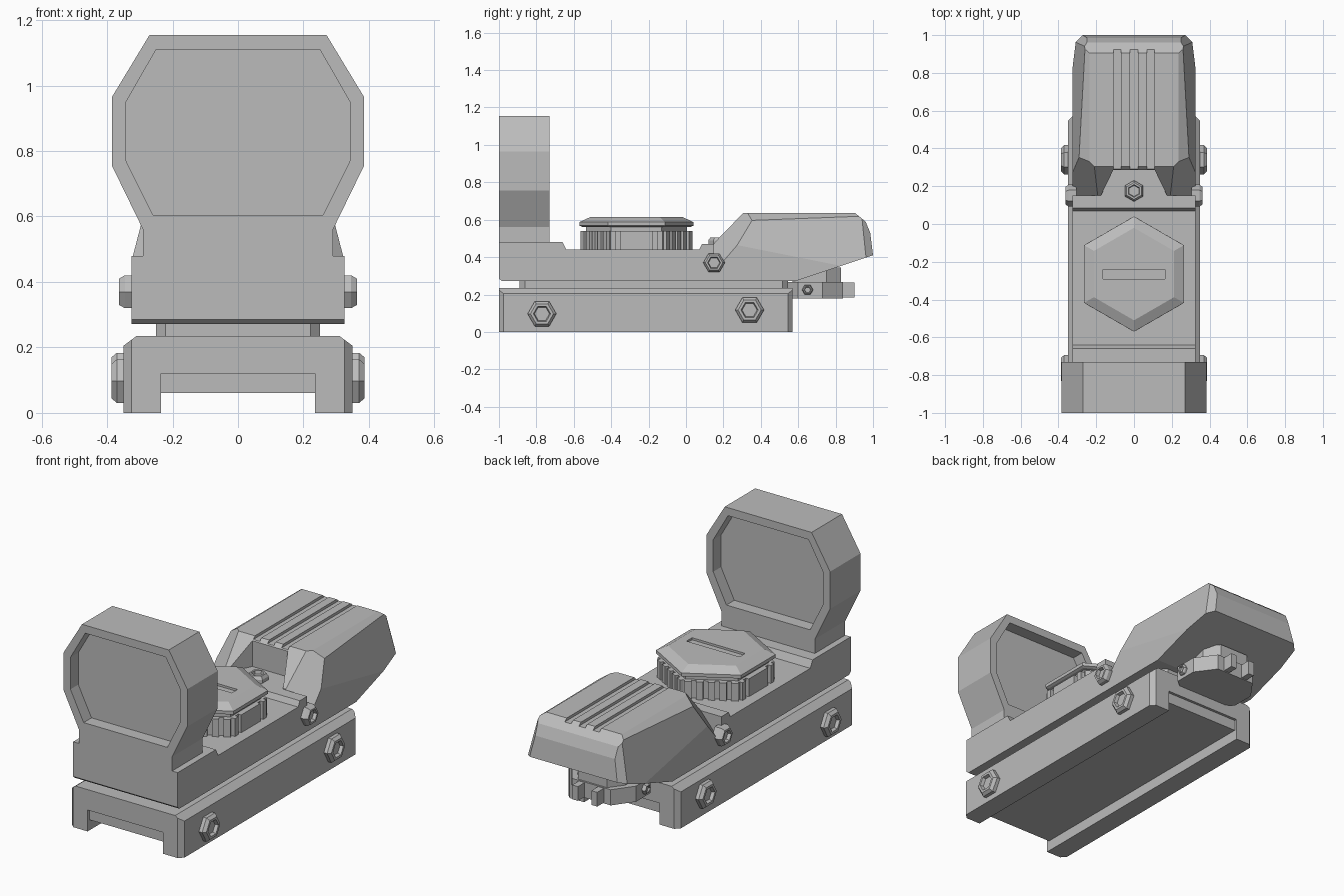
import bpy
import bmesh
from math import sin, cos, pi, radians
from mathutils import Matrix, Vector

if "Cube" in bpy.data.objects:
    bpy.data.objects.remove(bpy.data.objects["Cube"], do_unlink=True)

grey = bpy.data.materials.new("matte_grey")
grey.use_nodes = True
grey.diffuse_color = (0.5, 0.5, 0.5, 1)
grey.node_tree.nodes["Principled BSDF"].inputs["Base Color"].default_value = (0.5, 0.5, 0.5, 1)


def finish(name, bm):
    bmesh.ops.recalc_face_normals(bm, faces=bm.faces[:])
    mesh = bpy.data.meshes.new(name)
    bm.to_mesh(mesh)
    bm.free()
    mesh.materials.append(grey)
    obj = bpy.data.objects.new(name, mesh)
    bpy.context.collection.objects.link(obj)
    return obj


def prism(points, lo, hi, axis):
    """Extrude a closed outline between lo and hi along an axis."""
    place = {"x": lambda p, d: (d, p[0], p[1]),
             "y": lambda p, d: (p[0], d, p[1]),
             "z": lambda p, d: (p[0], p[1], d)}[axis]
    bm = bmesh.new()
    face = bm.faces.new([bm.verts.new(place(p, lo)) for p in points])
    ext = bmesh.ops.extrude_face_region(bm, geom=[face])
    shift = Vector(place((0, 0), hi - lo))
    bmesh.ops.translate(bm, vec=shift,
                        verts=[g for g in ext["geom"] if isinstance(g, bmesh.types.BMVert)])
    return bm


def box(x0, x1, y0, y1, z0, z1):
    return prism([(x0, y0), (x1, y0), (x1, y1), (x0, y1)], z0, z1, "z")


def mirrored(half):
    return half + [(-x, z) for x, z in reversed(half)]


def slice_off(bm, point, normal):
    """Cut away everything beyond a plane and close the hole."""
    cut = bmesh.ops.bisect_plane(bm, geom=bm.verts[:] + bm.edges[:] + bm.faces[:],
                                 plane_co=point, plane_no=normal, clear_outer=True)
    edges = [g for g in cut["geom_cut"] if isinstance(g, bmesh.types.BMEdge)]
    bmesh.ops.holes_fill(bm, edges=edges)


def stack(name, rings, loc, sides=6, turn=None):
    """Join polygon rings of (radius, height), capped at both ends."""
    bm = bmesh.new()
    loops = [[bm.verts.new((r * sin(2 * pi * i / sides), r * cos(2 * pi * i / sides), h))
              for i in range(sides)] for r, h in rings]
    for a, b in zip(loops, loops[1:]):
        for i in range(sides):
            j = (i + 1) % sides
            bm.faces.new((a[i], a[j], b[j], b[i]))
    bm.faces.new(loops[0])
    bm.faces.new(loops[-1])
    bm.transform(Matrix.Translation(loc) @ (turn or Matrix()))
    return finish(name, bm)


def bolt(name, r, h, loc, turn=None):
    stack(name, [(r, -0.02), (r, h * 0.55), (r * 0.8, h), (r * 0.6, h), (r * 0.52, h * 0.5)],
          loc, turn=turn)


def subtract(obj, cutters):
    bpy.context.view_layer.objects.active = obj
    for bm in cutters:
        tool = finish("cutter", bm)
        tool.hide_render = True
        mod = obj.modifiers.new("cut", "BOOLEAN")
        mod.operation = "DIFFERENCE"
        mod.solver = "EXACT"
        mod.object = tool
        bpy.ops.object.modifier_apply(modifier=mod.name)
        bpy.data.objects.remove(tool, do_unlink=True)


# Mounting rail clamp with chamfered end corners
bm = prism(mirrored([(0.235, 0.12), (0.235, 0), (0.35, 0), (0.35, 0.205), (0.31, 0.235)]),
           -1, 0.57, "y")
corners = [e for e in bm.edges if all(abs(v.co.x) > 0.34 for v in e.verts)
           and abs(e.verts[0].co.z - e.verts[1].co.z) > 0.1]
bmesh.ops.bevel(bm, geom=corners, offset=0.025, segments=1, affect="EDGES")
finish("rail_clamp", bm)
finish("rail_floor", box(-0.235, 0.235, -0.985, 0.555, 0.06, 0.125))

# Spacer between clamp and body
neck = box(-0.25, 0.25, -0.89, 0.545, 0.23, 0.28)
uprights = [e for e in neck.edges if abs(e.verts[0].co.z - e.verts[1].co.z) > 0.01]
bmesh.ops.bevel(neck, geom=uprights, offset=0.028, segments=1, affect="EDGES")
finish("spacer", neck)

# Main body
finish("body", prism([(-1, 0.285), (-0.985, 0.272), (0.15, 0.272), (0.15, 0.47),
                      (0.085, 0.47), (0.07, 0.44), (-0.64, 0.44), (-0.66, 0.48), (-1, 0.48)],
                     -0.325, 0.325, "x"))

# Rear hood, faceted by slicing a side profile
bm = prism([(0.15, 0.272), (0.585, 0.272), (1, 0.41), (0.985, 0.53), (0.96, 0.59),
            (0.905, 0.635), (0.305, 0.635), (0.15, 0.475)], -0.325, 0.325, "x")
for s in (-1, 1):
    slice_off(bm, (s * 0.325, 0.17, 0.485), (s * 0.13, 0.006, 0.03))
    slice_off(bm, (s * 0.235, 0.5, 0.635), (s * 0.045, 0, 0.065))
    slice_off(bm, (s * 0.325, 0.935, 0.42), (s * 0.07, 0.06, 0.022))
    slice_off(bm, (s * 0.21, 0.305, 0.635), (s * 0.07, -0.07, 0.06))
hood = finish("rear_hood", bm)
recess = prism([(-0.19, 0.12), (0.19, 0.12), (0.11, 0.285), (-0.11, 0.285)], 0.47, 0.8, "z")
grooves = [box(x - 0.02, x + 0.02, 0.25, 0.925, 0.62, 0.7) for x in (-0.088, 0, 0.088)]
subtract(hood, [recess] + grooves)

# Window frame and its glass
frame = finish("window_frame", prism(mirrored(
    [(0.29, 0.47), (0.29, 0.56), (0.385, 0.755), (0.385, 0.965), (0.27, 1.155)]),
    -1, -0.73, "y"))
opening = mirrored([(0.26, 0.605), (0.342, 0.77), (0.342, 0.95), (0.25, 1.11)])
subtract(frame, [prism(opening, -1.1, -0.6, "y")])
finish("window_glass", prism(opening, -0.93, -0.8, "y"))

# Adjustment turret: ribbed base, thin waist and slotted cap
turret = (0, -0.265, 0)
stack("turret_base", [(0.285, 0.43), (0.285, 0.54), (0.27, 0.54), (0.27, 0.58)], turret)
cap = stack("turret_cap", [(0.29, 0.562), (0.305, 0.568), (0.305, 0.587), (0.245, 0.615)], turret)
subtract(cap, [box(-0.165, 0.165, -0.29, -0.24, 0.603, 0.7)])
bm = bmesh.new()
for side in range(6):
    if side % 3 == 0:
        ribs = [(-0.125, 0.03), (0, 0.17), (0.125, 0.03)]
    else:
        ribs = [(-0.12 + 0.06 * i, 0.036) for i in range(5)]
    for offset, width in ribs:
        spot = (Matrix.Translation((0, -0.265, 0.49)) @ Matrix.Rotation(side * pi / 3, 4, "Z")
                @ Matrix.Translation((0.25, offset, 0)) @ Matrix.Diagonal((0.03, width, 0.1, 1)))
        bmesh.ops.create_cube(bm, size=1, matrix=spot)
finish("turret_ribs", bm)

# Bolts on both sides and one on top
for s, label in ((1, "left"), (-1, "right")):
    turn = Matrix.Rotation(s * radians(90), 4, "Y")
    bolt(label + "_body_bolt", 0.058, 0.038, (s * 0.325, 0.15, 0.37), turn)
    bolt(label + "_front_clamp_bolt", 0.077, 0.036, (s * 0.35, -0.77, 0.097), turn)
    bolt(label + "_rear_clamp_bolt", 0.077, 0.036, (s * 0.35, 0.34, 0.117), turn)
    bolt(label + "_dial_bolt", 0.03, 0.02, (s * 0.2, 0.65, 0.225), turn)
bolt("top_bolt", 0.056, 0.035, (0, 0.175, 0.47))

# Dial under the hood, its post and rear fins
dial = prism([(-0.12, 0.54), (0.12, 0.54), (0.2, 0.6), (0.2, 0.73), (0.12, 0.84),
              (-0.12, 0.84), (-0.2, 0.73), (-0.2, 0.6)], 0.18, 0.268, "z")
finish("dial", dial)
finish("dial_post", prism([(-0.15, 0.57), (0.15, 0.57), (0.15, 0.75), (0.09, 0.83),
                           (-0.09, 0.83), (-0.15, 0.75)], 0.25, 0.345, "z"))
for x, label in ((-0.06, "right"), (0.06, "left")):
    finish(label + "_dial_fin", box(x - 0.018, x + 0.018, 0.82, 0.9, 0.185, 0.265))
